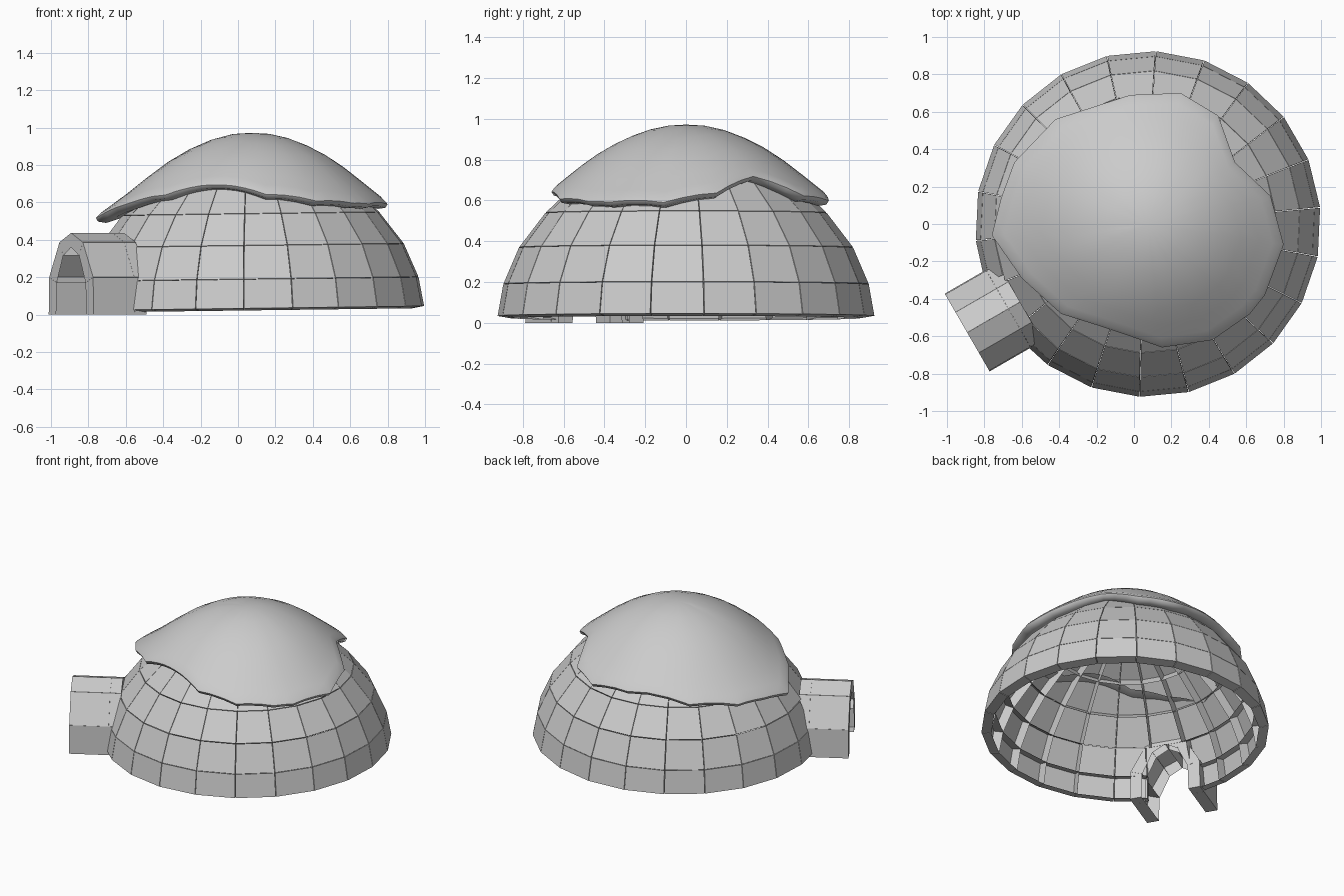
import bpy, bmesh
from math import sin, cos, radians, atan2, hypot, pi
from mathutils import Vector

if "Cube" in bpy.data.objects:
    bpy.data.objects.remove(bpy.data.objects["Cube"])

CX = 0.075           # dome centre on x
THICK = 0.065        # depth of the block edges


def make_object(name, bm, loc=(0, 0, 0)):
    bmesh.ops.recalc_face_normals(bm, faces=bm.faces)
    me = bpy.data.meshes.new(name)
    bm.to_mesh(me)
    bm.free()
    ob = bpy.data.objects.new(name, me)
    ob.location = loc
    bpy.context.collection.objects.link(ob)
    return ob


def add_block(bm, outer, inner, gap=0.985):
    """Block shell: outer face plus edge walls, open on the inside."""
    def shrink(pts):
        pts = [Vector(p) for p in pts]
        c = sum(pts, Vector()) / len(pts)
        return [bm.verts.new(c + (p - c) * gap) for p in pts]
    o, i = shrink(outer), shrink(inner)
    bm.faces.new(o)
    n = len(o)
    for k in range(n):
        bm.faces.new((o[k], i[k], i[(k + 1) % n], o[(k + 1) % n]))


def polar(r, a, z):
    return (r * cos(a), r * sin(a), z)


# Dome: rings of separate blocks
profile = [(0.925, 0.033), (0.897, 0.19), (0.82, 0.37), (0.69, 0.54), (0.52, 0.70), (0.28, 0.835)]
inner_profile = []
for k, (r, z) in enumerate(profile):
    a, b = profile[max(k - 1, 0)], profile[min(k + 1, len(profile) - 1)]
    t = Vector((b[0] - a[0], b[1] - a[1])).normalized()
    inner_profile.append((r - t.y * THICK, z + t.x * THICK))

COLS, DOOR = 22, 12
bm = bmesh.new()
for ring in range(len(profile) - 1):
    for c in range(COLS):
        d0, d1 = 5.5 + c * 360 / COLS, 5.5 + (c + 1) * 360 / COLS
        if ring < 2:                 # leave the doorway open
            if c == DOOR:
                continue
            if c == DOOR - 1:
                d1 -= 2.2
            if c == DOOR + 1:
                d0 += 2.2
        a0, a1 = radians(d0), radians(d1)

        def quad(p):
            (r0, z0), (r1, z1) = p[ring], p[ring + 1]
            return [polar(r0, a0, z0), polar(r0, a1, z0), polar(r1, a1, z1), polar(r1, a0, z1)]
        add_block(bm, quad(profile), quad(inner_profile))
# crown closing the dome
rim = [bm.verts.new(polar(0.28, radians(5.5) + 2 * pi * c / COLS, 0.835)) for c in range(COLS)]
top = bm.verts.new((0, 0, 0.885))
for c in range(COLS):
    bm.faces.new((rim[c], rim[(c + 1) % COLS], top))
dome = make_object("dome_blocks", bm, (CX, 0, 0))
dome.rotation_euler.y = -0.013

# Entrance tunnel: arch of blocks, local x runs outward
half_out = [(0.24, 0), (0.235, 0.2), (0.125, 0.387), (0, 0.437)]
half_in = [(0.16, 0), (0.155, 0.17), (0.085, 0.315), (0, 0.36)]


def mirrored(half):
    return half + [(-u, z) for u, z in reversed(half[:-1])]


arch_out, arch_in = mirrored(half_out), mirrored(half_in)
bm = bmesh.new()
for x0, x1 in ((1.117, 0.862), (0.862, 0.79)):
    for k in range(len(arch_out) - 1):
        def strip(arch):
            (u0, z0), (u1, z1) = arch[k], arch[k + 1]
            return [(x0, u0, z0), (x0, u1, z1), (x1, u1, z1), (x1, u0, z0)]
        add_block(bm, strip(arch_out), strip(arch_in), 0.997)
tunnel = make_object("entrance_tunnel", bm, (CX, -0.022, 0))
tunnel.rotation_euler.z = radians(210)

# Snow cap: wavy outline draped over the dome with a rolled rim
outline = [(-.76, -.06), (-.71, .14), (-.64, .33), (-.42, .56), (-.02, .69), (.25, .70), (.45, .58),
           (.54, .33), (.73, .15), (.80, -.11), (.70, -.38), (.62, -.48), (.42, -.62), (.15, -.66),
           (-.02, -.60), (-.2, -.54), (-.39, -.48), (-.6, -.29)]
curve = [(0, .972), (.1, .966), (.2, .942), (.3, .902), (.4, .85), (.5, .782), (.6, .702),
         (.7, .622), (.85, .515)]


def height(r):
    for (r0, z0), (r1, z1) in zip(curve, curve[1:]):
        if r <= r1:
            return z0 + (z1 - z0) * (r - r0) / (r1 - r0)
    return curve[-1][1]


edge = []
for k, p in enumerate(outline):
    q = outline[(k + 1) % len(outline)]
    for s in (0, 1 / 3, 2 / 3):
        x, y = p[0] + (q[0] - p[0]) * s - CX, p[1] + (q[1] - p[1]) * s
        edge.append((hypot(x, y), atan2(y, x)))

bm = bmesh.new()
rows = []
for f in (0.13, 0.27, 0.41, 0.55, 0.69, 0.82, 0.92, 0.975):
    rows.append([bm.verts.new(polar(r * f, a, height(r * f))) for r, a in edge])
# rim tip, underside and tuck into the dome
for dr, dz in ((0, -.008), (-.012, -.027), (-.055, -.034), (-.13, -.01)):
    rows.append([bm.verts.new(polar(r + dr, a, height(r) + dz)) for r, a in edge])
n = len(edge)
for ra, rb in zip(rows, rows[1:]):
    for k in range(n):
        bm.faces.new((ra[k], rb[k], rb[(k + 1) % n], ra[(k + 1) % n]))
peak = bm.verts.new((0, 0, curve[0][1]))
for k in range(n):
    bm.faces.new((peak, rows[0][k], rows[0][(k + 1) % n]))
cap = make_object("snow_cap", bm, (CX, 0, 0))
bpy.ops.object.select_all(action='DESELECT')
cap.select_set(True)
bpy.context.view_layer.objects.active = cap
bpy.ops.object.shade_smooth_by_angle(angle=radians(50))
